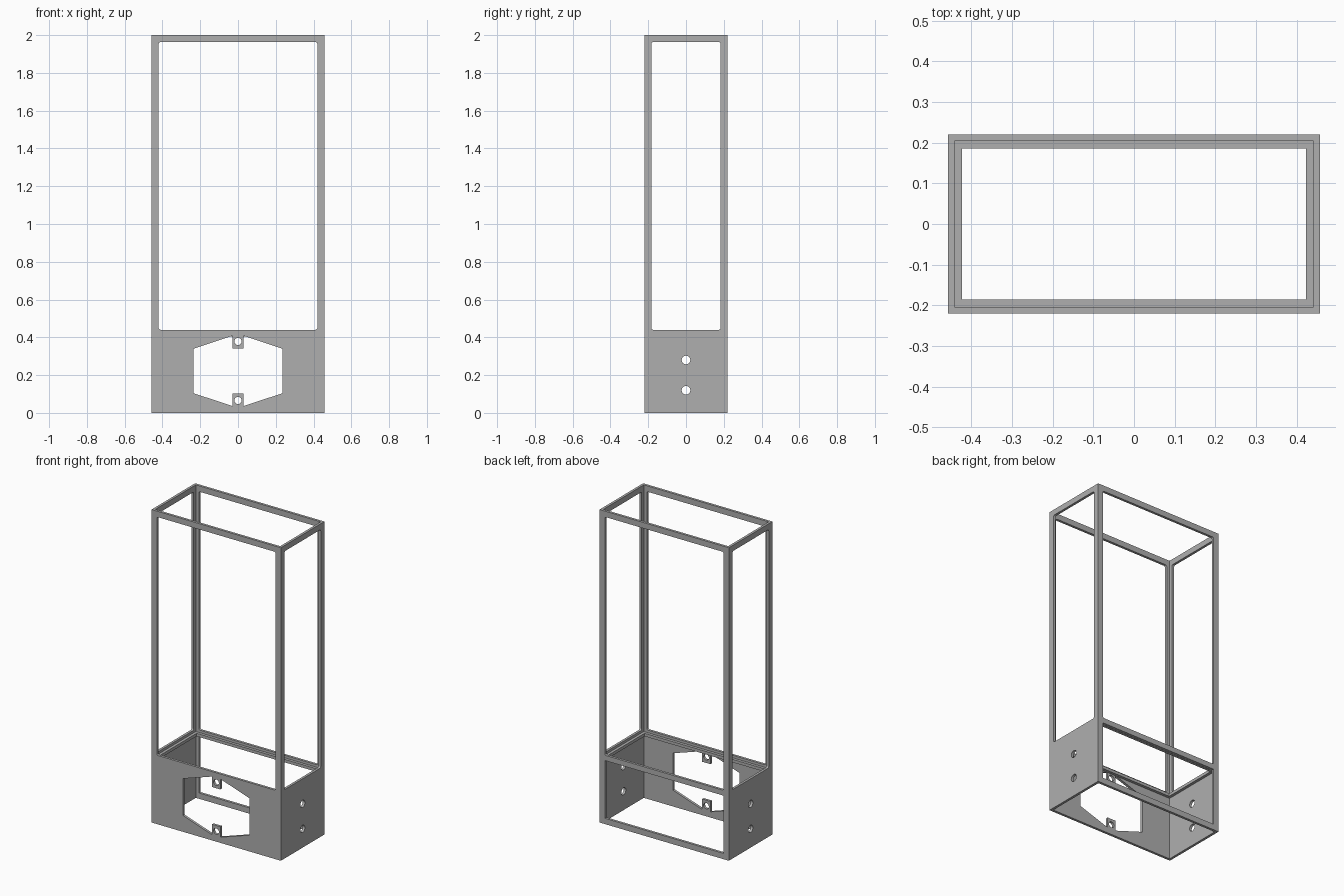
import bpy, bmesh, math
from mathutils import Matrix

if "Cube" in bpy.data.objects:
    bpy.data.objects.remove(bpy.data.objects["Cube"], do_unlink=True)

W, D, H = 0.457, 0.22, 2.0      # half width, half depth, height
WALL, RIM = 0.016, 0.037        # wall thickness, frame bar width
SILL = 0.44                     # bottom edge of the tall windows

grey = bpy.data.materials.new("grey")
grey.use_nodes = True
grey.diffuse_color = (0.43, 0.43, 0.43, 1)
grey.node_tree.nodes["Principled BSDF"].inputs["Base Color"].default_value = (0.43, 0.43, 0.43, 1)

# Profile (u, v) placed in the world: u along x or y, v along z, or flat on xy
PLANES = {
    "front": lambda u, v, d: (u, d, v),
    "side": lambda u, v, d: (d, u, v),
    "flat": lambda u, v, d: (u, v, d),
}


def prism(name, plane, profile, d0, d1):
    """Extrude a closed profile between two depths."""
    place = PLANES[plane]
    bm = bmesh.new()
    ends = [[bm.verts.new(place(u, v, d)) for u, v in profile] for d in (d0, d1)]
    bm.faces.new(ends[0])
    bm.faces.new(ends[1])
    n = len(profile)
    for i in range(n):
        j = (i + 1) % n
        bm.faces.new((ends[0][i], ends[0][j], ends[1][j], ends[1][i]))
    bmesh.ops.recalc_face_normals(bm, faces=bm.faces)
    mesh = bpy.data.meshes.new(name)
    bm.to_mesh(mesh)
    bm.free()
    mesh.materials.append(grey)
    ob = bpy.data.objects.new(name, mesh)
    bpy.context.collection.objects.link(ob)
    return ob


def rect(u, v0, v1, r=0.0):
    """Rectangle centred on u = 0, with optional rounded corners."""
    if not r:
        return [(-u, v0), (u, v0), (u, v1), (-u, v1)]
    pts = []
    for k, (cu, cv) in enumerate([(u - r, v1 - r), (r - u, v1 - r), (r - u, v0 + r), (u - r, v0 + r)]):
        for s in range(5):
            a = math.radians(90 * k + 22.5 * s)
            pts.append((cu + r * math.cos(a), cv + r * math.sin(a)))
    return pts


def circle(v, r, n=24):
    return [(r * math.cos(2 * math.pi * i / n), v + r * math.sin(2 * math.pi * i / n)) for i in range(n)]


def cut(target, cutters):
    """Subtract each cutter, then discard it."""
    for c in cutters:
        mod = target.modifiers.new("cut", "BOOLEAN")
        mod.operation = "DIFFERENCE"
        mod.solver = "EXACT"
        mod.object = c
        c.hide_render = True
    bpy.context.view_layer.update()
    graph = bpy.context.evaluated_depsgraph_get()
    mesh = bpy.data.meshes.new_from_object(target.evaluated_get(graph))
    target.modifiers.clear()
    target.data = mesh
    for c in cutters:
        bpy.data.objects.remove(c, do_unlink=True)


# Six-sided front opening with notched tabs at the top and bottom centre
mid, tab = 0.222, 0.029
quarter = [(0.235, 0.118), (tab, 0.186), (tab, 0.119)]
opening = quarter + [(-u, v) for u, v in reversed(quarter)]
opening += [(-u, -v) for u, v in quarter] + [(u, -v) for u, v in reversed(quarter)]
opening = [(u, mid + v) for u, v in opening]

# Casing: hollow box, open at top and bottom, with windows on all four sides
casing = prism("casing", "flat", rect(W, -D, D), 0, H)
cut(casing, [
    prism("hollow", "flat", rect(W - WALL, WALL - D, D - WALL), -0.5, 2.5),
    prism("front_window", "front", rect(W - RIM, SILL, H - RIM, 0.01), -1, 1),
    prism("side_window", "side", rect(D - RIM, SILL, H - RIM, 0.01), -1, 1),
    prism("back_opening", "front", rect(W - RIM, RIM, SILL - RIM + 0.003), 0, 1),
    prism("front_opening", "front", opening, -1, 0),
    prism("upper_tab_hole", "front", circle(0.378, 0.019), -1, 0),
    prism("lower_tab_hole", "front", circle(0.066, 0.019), -1, 0),
    prism("upper_side_hole", "side", circle(0.28, 0.023), -1, 1),
    prism("lower_side_hole", "side", circle(0.12, 0.023), -1, 1),
])

# Inner ledge running around the casing just below the windows
ledge = prism("inner_ledge", "flat", rect(W - WALL, WALL - D, D - WALL), 0.405, 0.424)
cut(ledge, [prism("ledge_hole", "flat", rect(W - 0.034, 0.034 - D, D - 0.034), 0, 1)])
